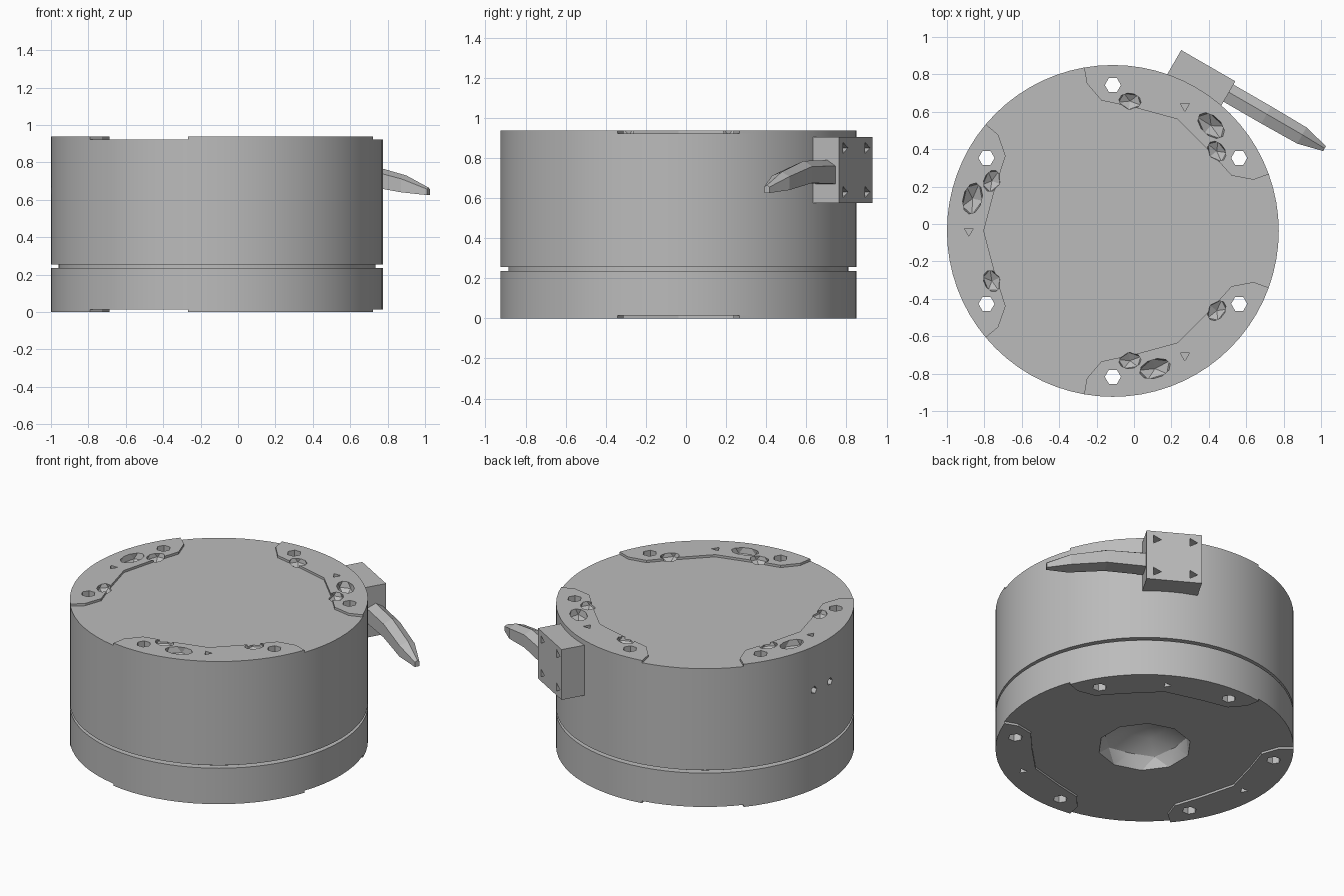
import bpy, bmesh, math
from mathutils import Matrix, Vector

cube = bpy.data.objects.get("Cube")
if cube:
    bpy.data.objects.remove(cube, do_unlink=True)

CX, CY, R = -0.113, -0.037, 0.887
CENTRE = Matrix.Translation((CX, CY, 0))
PADS = (60, 180, 300)

grey = bpy.data.materials.new("plain_grey")
grey.use_nodes = True
grey.diffuse_color = (0.5, 0.5, 0.5, 1)
grey.node_tree.nodes["Principled BSDF"].inputs["Base Color"].default_value = (0.5, 0.5, 0.5, 1)


def polar(r, degrees, z=0):
    a = math.radians(degrees)
    return Vector((r * math.cos(a), r * math.sin(a), z))


def finish(name, bm, matrix=CENTRE):
    bmesh.ops.recalc_face_normals(bm, faces=bm.faces)
    mesh = bpy.data.meshes.new(name)
    bm.to_mesh(mesh)
    bm.free()
    mesh.materials.append(grey)
    obj = bpy.data.objects.new(name, mesh)
    bpy.context.collection.objects.link(obj)
    obj.matrix_world = matrix
    return obj


def select(obj):
    bpy.ops.object.select_all(action="DESELECT")
    obj.select_set(True)
    bpy.context.view_layer.objects.active = obj


def prism(name, points, z0, z1, matrix=CENTRE):
    bm = bmesh.new()
    face = bm.faces.new([bm.verts.new((p[0], p[1], z0)) for p in points])
    ext = bmesh.ops.extrude_face_region(bm, geom=[face])["geom"]
    for v in ext:
        if isinstance(v, bmesh.types.BMVert):
            v.co.z = z1
    return finish(name, bm, matrix)


def disc(name, r, z0, z1):
    return prism(name, [polar(r, i * 360 / 72) for i in range(72)], z0, z1)


def rod(bm, r, z0, z1, place, sides=6):
    m = place @ Matrix.Translation((0, 0, (z0 + z1) / 2))
    bmesh.ops.create_cone(bm, cap_ends=True, segments=sides, radius1=r, radius2=r,
                          depth=z1 - z0, matrix=m)


def pit(bm, place, size, detail=1):
    m = place @ Matrix.Diagonal((*size, 1))
    bmesh.ops.create_icosphere(bm, subdivisions=detail, radius=1, matrix=m)


def turn(degrees):
    return Matrix.Rotation(math.radians(degrees), 4, "Z")


def at(r, degrees, z=0):
    return turn(degrees) @ Matrix.Translation((r, 0, z))


def carve(obj, cutter):
    select(obj)
    mod = obj.modifiers.new("carve", "BOOLEAN")
    mod.operation, mod.solver, mod.object = "DIFFERENCE", "EXACT", cutter
    bpy.ops.object.modifier_apply(modifier=mod.name)


# Round case: upper drum, base, and the recessed core that forms the groove
case = [disc("upper_case", R, 0.255, 0.922),
        disc("base", R, 0.014, 0.236),
        disc("groove_core", R - 0.04, 0.236, 0.255)]

# Raised rim pads, three above and three below
for i, mid in enumerate(PADS):
    outer = [polar(R, mid + a) for a in range(-40, 41, 5)]
    inner = [polar(r, mid + a) for a, r in ((40, 0.8), (35, 0.7), (20, 0.67), (0, 0.69),
                                            (-20, 0.67), (-35, 0.7), (-40, 0.8))]
    case.append(prism(f"top_pad_{i + 1}", outer + inner, 0.922, 0.937))
    case.append(prism(f"bottom_pad_{i + 1}", outer + inner, 0, 0.014))

# Screw holes, small blind holes, rough rim pits and the hollow under the base
bm = bmesh.new()
for mid in PADS:
    for side in (-30, 30):
        rod(bm, 0.043, -0.1, 1.1, at(0.78, mid + side))
        pit(bm, at(0.7, mid + side * 0.75, 0.935), (0.05, 0.07, 0.05))
    rod(bm, 0.028, -0.1, 0.08, at(0.77, mid), 3)
    rod(bm, 0.028, 0.87, 1.1, at(0.77, mid), 3)
    pit(bm, at(0.77, mid - 13, 0.935), (0.06, 0.1, 0.08))
for a in (172, 182):
    rod(bm, 0.025, -0.08, 0.1, at(R, a, 0.65) @ Matrix.Rotation(math.pi / 2, 4, "Y"), 5)
pit(bm, Matrix.Translation((0, 0, 0.01)), (0.28, 0.28, 0.17), 2)
cutter = finish("hole_cutter", bm)
cutter.hide_render = True
for part in case:
    carve(part, cutter)
bpy.data.objects.remove(cutter, do_unlink=True)

# Side block, in a frame with x outward and y against the lever
FRAME = CENTRE @ turn(60)
block = prism("lever_block", [(0.83, -0.167), (1.02, -0.167), (1.02, 0.167), (0.83, 0.167)],
              0.575, 0.905, FRAME)
bm = bmesh.new()
for y in (-0.11, 0.11):
    for z in (0.63, 0.85):
        rod(bm, 0.032, -0.07, 0.1, Matrix.Translation((1.02, y, z))
            @ Matrix.Rotation(math.pi / 2, 4, "Y"), 3)
cutter = finish("block_cutter", bm, FRAME)
cutter.hide_render = True
carve(block, cutter)
bpy.data.objects.remove(cutter, do_unlink=True)

# Drooping lever: a five-sided section lofted along the path to a narrow tip
bm = bmesh.new()
rings = []
for y, z, half_w, half_h in ((-0.12, 0.73, 0.053, 0.06), (-0.4, 0.73, 0.053, 0.055),
                             (-0.62, 0.685, 0.05, 0.045), (-0.76, 0.645, 0.015, 0.02)):
    section = ((-1, -1), (1, -1), (1, 0.5), (0.1, 1), (-1, 0.6))
    rings.append([bm.verts.new((0.947 + sx * half_w, y, z + sz * half_h)) for sx, sz in section])
for a, b in zip(rings, rings[1:]):
    for i in range(5):
        j = (i + 1) % 5
        bm.faces.new((a[i], a[j], b[j], b[i]))
bm.faces.new(rings[0])
bm.faces.new(rings[-1])
finish("lever", bm, FRAME)

# Smooth the round walls and keep hard edges
for part in case:
    select(part)
    bpy.ops.object.shade_smooth_by_angle(angle=math.radians(20))
